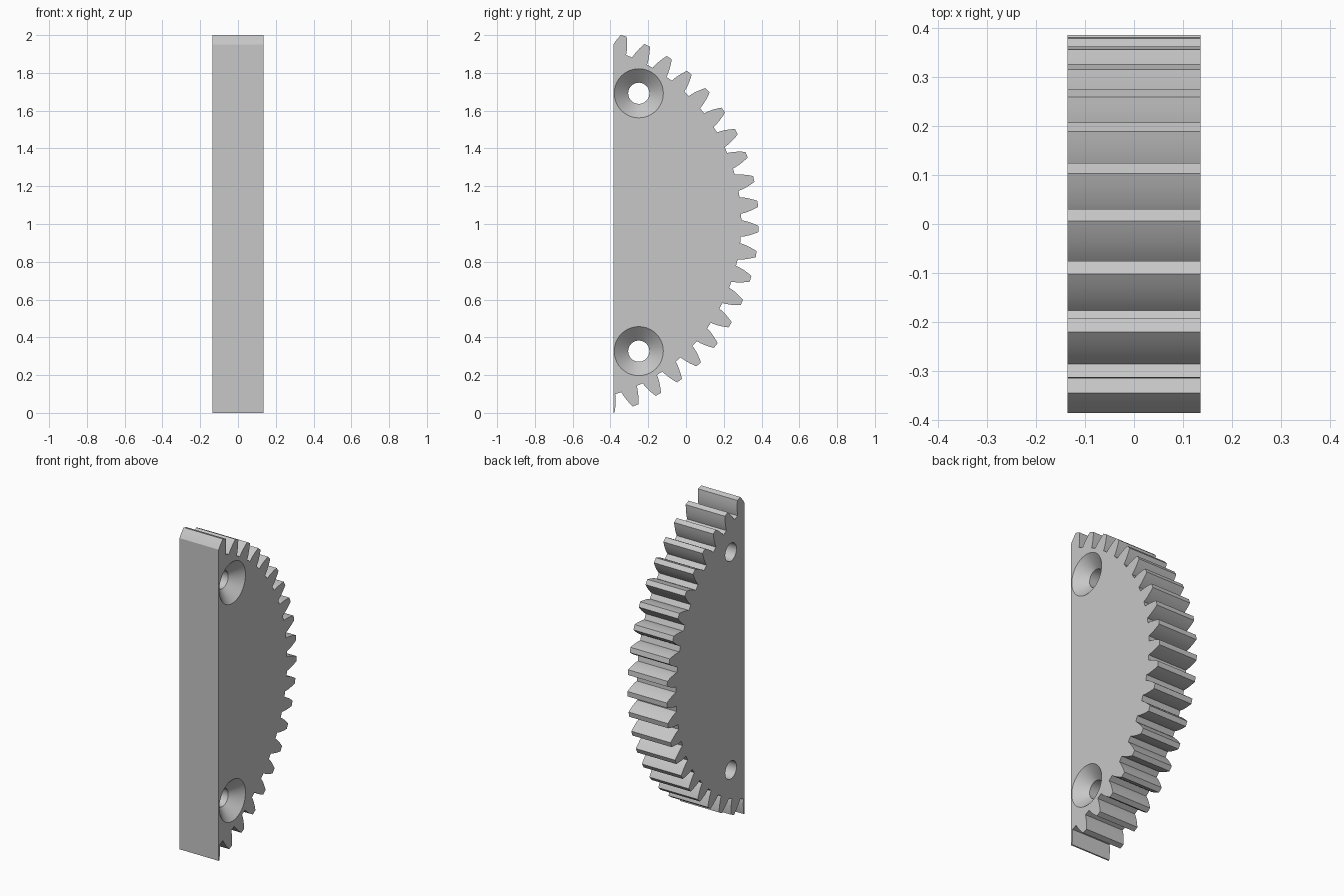
import bpy, bmesh
from math import pi, cos, sin, acos, tan, radians
from mathutils import Vector, Matrix

old = bpy.data.objects.get("Cube")
if old:
    bpy.data.objects.remove(old, do_unlink=True)

TEETH = 49
TIP = 1.043
MODULE = 2 * TIP / (TEETH + 2)
PITCH = MODULE * TEETH / 2
ROOT = PITCH - 1.25 * MODULE
BASE = PITCH * cos(radians(20))
CENTRE_Y, CENTRE_Z = -0.658, 1.0066
FLAT_Y = -0.385
HALF = 0.136
STEP = 2 * pi / TEETH

grey = bpy.data.materials.new("plain grey")
grey.use_nodes = True
colour = (0.57, 0.57, 0.57, 1)
grey.diffuse_color = colour
grey.node_tree.nodes["Principled BSDF"].inputs["Base Color"].default_value = colour


def involute(a):
    return tan(a) - a


def half_angle(r):
    """Half the angular width of a tooth at radius r."""
    a = acos(min(1, BASE / r))
    return pi / (2 * TEETH) + involute(radians(20)) - involute(a)


def make_object(name, bm):
    bmesh.ops.recalc_face_normals(bm, faces=bm.faces)
    mesh = bpy.data.meshes.new(name)
    bm.to_mesh(mesh)
    bm.free()
    obj = bpy.data.objects.new(name, mesh)
    bpy.context.collection.objects.link(obj)
    return obj


# Toothed outline: involute flanks, mirrored about each tooth
radii = [ROOT + (TIP - ROOT) * i / 6 for i in range(7)]
flank = [(r, half_angle(r)) for r in radii]
tooth = [(r, -a) for r, a in flank] + [(r, a) for r, a in reversed(flank)]
bm = bmesh.new()
verts = [bm.verts.new((-HALF, CENTRE_Y, CENTRE_Z))]
for k in range(-10, 11):
    mid = (k - 0.25) * STEP
    for r, a in tooth:
        verts.append(bm.verts.new((-HALF, CENTRE_Y + r * cos(mid + a),
                                   CENTRE_Z + r * sin(mid + a))))
bm.faces.new(verts)

# Straight edge cut, then thickness
bmesh.ops.bisect_plane(bm, geom=bm.verts[:] + bm.edges[:] + bm.faces[:],
                       plane_co=(0, FLAT_Y, 0), plane_no=(0, -1, 0),
                       clear_outer=True)
result = bmesh.ops.extrude_face_region(bm, geom=bm.faces[:])
bmesh.ops.translate(bm, vec=(2 * HALF, 0, 0),
                    verts=[v for v in result["geom"] if isinstance(v, bmesh.types.BMVert)])
gear = make_object("gear_segment", bm)
gear.data.materials.append(grey)
bpy.context.view_layer.objects.active = gear
gear.select_set(True)

# Countersunk screw holes
HOLE, SINK, DEPTH = 0.056, 0.13, 0.068
profile = [(-0.3, 0), (-0.3, HOLE), (HALF - DEPTH, HOLE), (HALF, SINK), (0.3, SINK), (0.3, 0)]
for z in (0.327, 1.692):
    bm = bmesh.new()
    pts = [bm.verts.new((x, r, 0)) for x, r in profile]
    edges = [bm.edges.new(pair) for pair in zip(pts, pts[1:])]
    bmesh.ops.spin(bm, geom=pts + edges, cent=(0, 0, 0), axis=(1, 0, 0),
                   angle=2 * pi, steps=40)
    bmesh.ops.remove_doubles(bm, verts=bm.verts, dist=1e-4)
    bmesh.ops.transform(bm, matrix=Matrix.Translation(Vector((0, -0.25, z))), verts=bm.verts)
    cutter = make_object("hole_cutter", bm)
    cutter.hide_render = True
    cut = gear.modifiers.new("screw hole", "BOOLEAN")
    cut.operation = "DIFFERENCE"
    cut.solver = "EXACT"
    cut.object = cutter
    bpy.ops.object.modifier_apply(modifier=cut.name)
    bpy.data.objects.remove(cutter, do_unlink=True)

bpy.ops.object.shade_smooth_by_angle(angle=radians(25))
